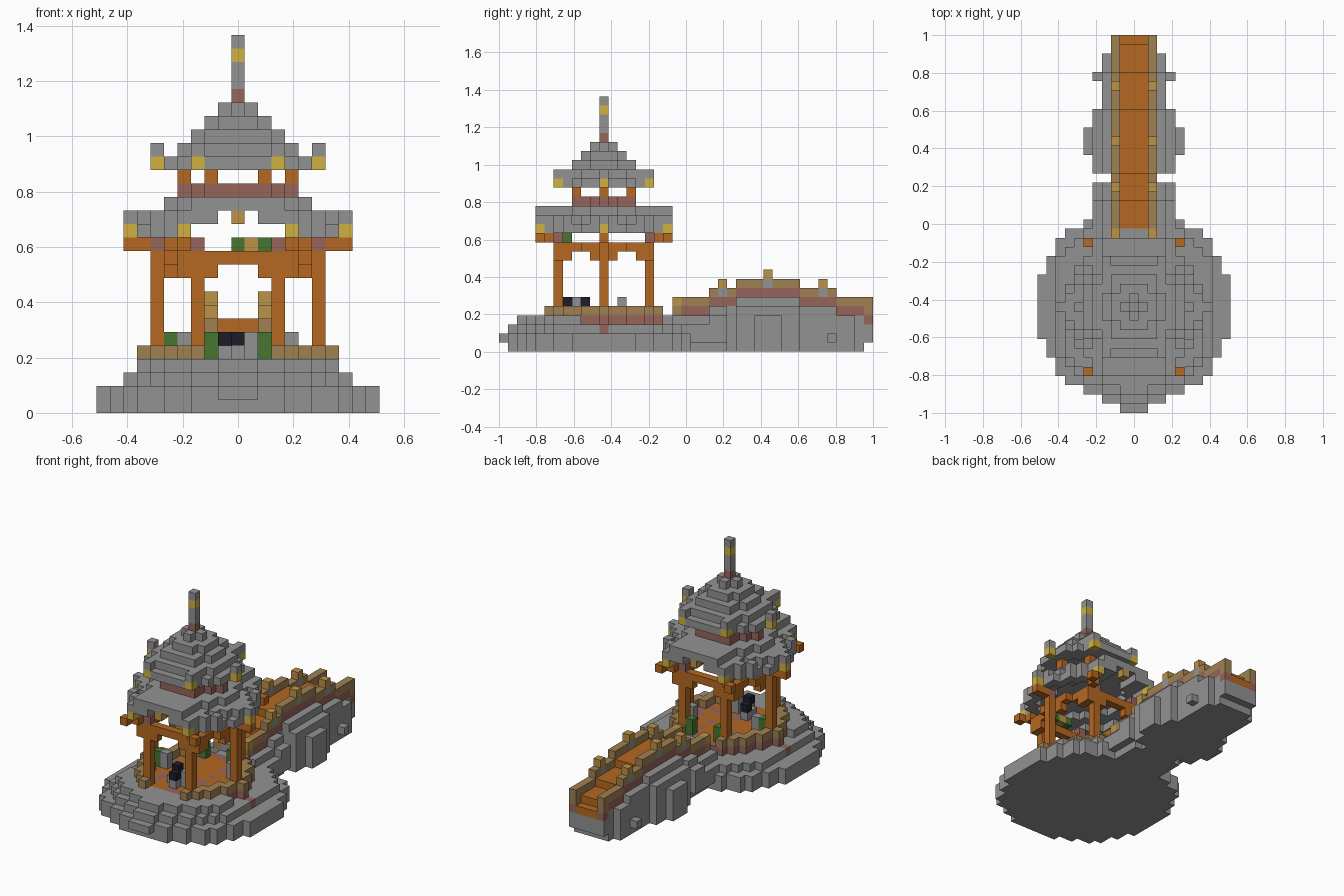
import bpy
import bmesh
import random
from mathutils import Vector

random.seed(4)
U = 2 / 41            # edge length of one block
CENTRE_Y = -9 * U     # middle of the pavilion

cube = bpy.data.objects.get("Cube")
if cube:
    bpy.data.objects.remove(cube, do_unlink=True)

COLOURS = {
    "stone": (0.29, 0.29, 0.29), "orange_wood": (0.46, 0.138, 0.015),
    "brown_wood": (0.35, 0.22, 0.085), "tan_wood": (0.5, 0.29, 0.065),
    "gold": (0.63, 0.44, 0.05), "red_clay": (0.31, 0.13, 0.105),
    "leaf": (0.063, 0.18, 0.03), "black": (0.012, 0.012, 0.022),
}
MATERIALS = {}
for label, rgb in COLOURS.items():
    mat = bpy.data.materials.new(label)
    mat.use_nodes = True
    mat.diffuse_color = (*rgb, 1)
    mat.node_tree.nodes["Principled BSDF"].inputs["Base Color"].default_value = (*rgb, 1)
    MATERIALS[label] = mat

filled = set()
parts = {}


def put(part, colour, x, y, z):
    """Claim one block for a part; the first claim wins."""
    if (x, y, z) not in filled:
        filled.add((x, y, z))
        parts.setdefault(part, {})[x, y, z] = colour


def box(part, colour, xs, ys, zs):
    for x in range(xs[0], xs[1] + 1):
        for y in range(ys[0], ys[1] + 1):
            for z in range(zs[0], zs[1] + 1):
                put(part, colour, x, y, z)


def layer(part, colour, z, rule):
    """Fill every block of a level that passes the rule."""
    for x in range(-11, 12):
        for y in range(-11, 12):
            if rule(x, y):
                put(part, colour, x, y, z)


def hexa(x, y, rx, ry):
    """Hexagonal distance, 1 on a hexagon of half size rx by ry."""
    return max(abs(y) / ry, abs(x) / rx + abs(y) / (2 * ry))


def line(part, colour, a, b, z):
    n = max(abs(b[0] - a[0]), abs(b[1] - a[1]))
    for i in range(n + 1):
        p = Vector(a).lerp(Vector(b), i / n)
        put(part, colour, round(p.x), round(p.y), z)


def corners(rx, ry):
    h = rx // 2
    return [(rx, 0), (h, ry), (-h, ry), (-rx, 0), (-h, -ry), (h, -ry)]


def sign(v):
    return (v > 0) - (v < 0)


# Pavilion floor and low railing
for x in range(-7, 8):
    for y in range(-6, 7):
        d = hexa(x, y, 7, 6)
        if d > 1.05:
            continue
        if d > 0.86:
            put("floor_edge", "red_clay" if y > -3 else "stone", x, y, 3)
            if abs(x) > 2 and (x, y) not in corners(6, 5):
                put("railing", "brown_wood", x, y, 4)
        else:
            put("floor", "red_clay" if random.random() < 0.28 else "orange_wood", x, y, 3)

# Round stone island with a front step
for side in (-1, 1):
    put("island", "red_clay", 8 * side, 0, 2)
for z in (0, 1):
    layer("island", "stone", z, lambda x, y: x * x + y * y <= 115 and abs(x) <= 10 and abs(y) <= 10)
layer("island", "stone", 2, lambda x, y: abs(x) <= 8 and x * x + y * y <= 91)
layer("island", "stone", 3, lambda x, y: abs(x) <= 7 and y < -2 and x * x + y * y <= 74)
for z in (1, 2, 3):
    box("front_step", "stone", (-1, 1), (z - 12, z - 12), (z, z))

# Lower posts with red heads, outriggers, brackets and ring beam
posts = corners(6, 5)
for i, (px, py) in enumerate(posts):
    box("posts", "orange_wood", (px, px), (py, py), (4, 11))
    put("post_heads", "red_clay", px, py, 12)
    for s in (1, 2):
        put("outriggers", "orange_wood", px + s * sign(px), py + s * sign(py), 12)
    if py:
        put("brackets", "orange_wood", px + sign(px), py, 10)
    for q in (posts[i - 1], posts[(i + 1) % 6]):
        step = (Vector(q) - Vector((px, py))) / max(abs(q[0] - px), abs(q[1] - py))
        put("brackets", "orange_wood", px + round(step.x), py + round(step.y), 10)
        line("ring_beam", "orange_wood", (px, py), q, 11)
for side in (-1, 1):
    for y in (-5, 5):
        put("ring_beam", "orange_wood", 4 * side, y, 11)

# Lower roof: drooping corners, raised front and back edges, ragged eaves
for x, y in corners(8, 7):
    put("lower_roof_tips", "gold", x, y, 13)
    put("lower_roof_tips", "stone", x, y, 14)
for y in (-7, 7):
    put("eave_charm", "tan_wood", 0, y, 14)


def ragged_eave(x, y):
    d = hexa(x, y, 8, 7)
    outer = (abs(x) + abs(y)) % 2 == 0 or abs(y) >= 6 and abs(x) <= 4
    return abs(x) >= 2 and 0.6 < d <= (1.04 if outer else 0.88)


layer("lower_roof", "stone", 13,
      lambda x, y: abs(x) >= 4 and 0.84 < hexa(x, y, 8, 7) <= 1.04)
layer("lower_roof", "stone", 14, ragged_eave)
layer("lower_roof", "stone", 15,
      lambda x, y: hexa(x, y, 8, 7) <= 0.76 and abs(x) <= 5 or abs(x) <= 3 and abs(y) <= 7)

# Upper drum and short posts
layer("drum", "red_clay", 16, lambda x, y: hexa(x, y, 4, 3) <= 1.05)
for x, y in corners(4, 3):
    put("upper_posts", "orange_wood", x, y, 17)

# Upper roof with upturned tips, then the spire
for x, y in corners(6, 5):
    put("upper_roof_tips", "gold", x, y, 18)
    put("upper_roof_tips", "stone", x, y, 19)
layer("upper_roof", "stone", 18, lambda x, y: 0.6 < hexa(x, y, 6, 5) <= 1.04)
for i, half in enumerate((4, 3, 2, 1)):
    layer("upper_roof", "stone", 19 + i,
          lambda x, y: hexa(x, y, half, half) <= 1.26 and abs(x) <= half and abs(y) <= half)
for i, colour in enumerate(("red_clay", "stone", "stone", "gold", "stone")):
    put("spire", colour, 0, 0, 23 + i)

# Furnishings and plants
for x, y, colour in ((0, -4, "black"), (-1, -2, "black"), (1, -3, "stone"),
                     (-4, 0, "stone"), (4, 2, "stone")):
    put("stools", "stone", x, y, 4)
    put("kettles" if colour == "black" else "stools", colour, x, y, 5)
put("stools", "stone", -1, -3, 4)
for x, y in ((-2, 5), (2, 5), (-5, 0)):
    box("shrubs", "leaf", (x, x), (y, y), (4, 5))
for x, colour in ((0, "leaf"), (1, "tan_wood"), (2, "leaf")):
    put("hanging_plant", colour, x, -4, 12)


# Arched bridge: deck, rails, capped posts and rocky flanks
def deck_height(y):
    if y == 29 or y < 8:
        return 3
    return 6 if 15 <= y <= 21 else 5 if 12 <= y <= 25 else 4


def flank(y):
    if 17 <= y <= 19 or y <= 9:
        return 5
    if 10 <= y <= 13 or 15 <= y <= 21 or y == 25:
        return 4
    return 2 if y == 14 or y >= 28 else 3


for y in range(7, 30):
    d = deck_height(y)
    box("bridge_deck", "orange_wood" if y > 8 else "stone", (-1, 1), (y, y), (d, d))
    capped = y in (13, 18, 24)
    for side in (-2, 2):
        if y > 7:
            put("bridge_rail", "red_clay" if y > 8 else "brown_wood", side, y, d)
            rail = "stone" if capped else "tan_wood" if y == 8 else "brown_wood"
            put("bridge_rail", rail, side, y, d + 1)
            if y == 29:
                put("bridge_rail", "brown_wood", side, y, d + 2)
        if capped:
            put("bridge_caps", "tan_wood", side, y, d + 2)
    bottom = 1 if y == 29 else 0
    box("bridge_body", "stone", (-2, 2), (y, y), (bottom, d - 1))
    for x in range(3, flank(y) + 1):
        lone = x == 4 and y == 25
        low = 1 if x >= 4 and (lone or y <= 13) else 0
        for s in (-x, x):
            box("bridge_rocks", "stone", (s, s), (y, y), (low, 1 if lone else d + 2 - x))

# Turn each part into a mesh, keeping only the exposed block sides
AXES = [Vector(v) for v in ((1, 0, 0), (0, 1, 0), (0, 0, 1))]
for name, cells in parts.items():
    bm = bmesh.new()
    corner_verts = {}
    used = sorted(set(cells.values()))

    def vert(p):
        key = tuple(round(2 * c) for c in p)
        if key not in corner_verts:
            corner_verts[key] = bm.verts.new((p.x * U, p.y * U + CENTRE_Y, (p.z + 0.5) * U))
        return corner_verts[key]

    for cell, colour in cells.items():
        c = Vector(cell)
        for i in range(3):
            a, b = AXES[(i + 1) % 3] / 2, AXES[(i + 2) % 3] / 2
            for s in (-1, 1):
                n = AXES[i] * s
                if tuple(int(v) for v in c + n) in filled:
                    continue
                m = c + n / 2
                face = bm.faces.new([vert(m + a * s + b), vert(m - a * s + b),
                                     vert(m - a * s - b), vert(m + a * s - b)])
                face.material_index = used.index(colour)
    mesh = bpy.data.meshes.new(name)
    bm.to_mesh(mesh)
    bm.free()
    for colour in used:
        mesh.materials.append(MATERIALS[colour])
    bpy.context.collection.objects.link(bpy.data.objects.new(name, mesh))
